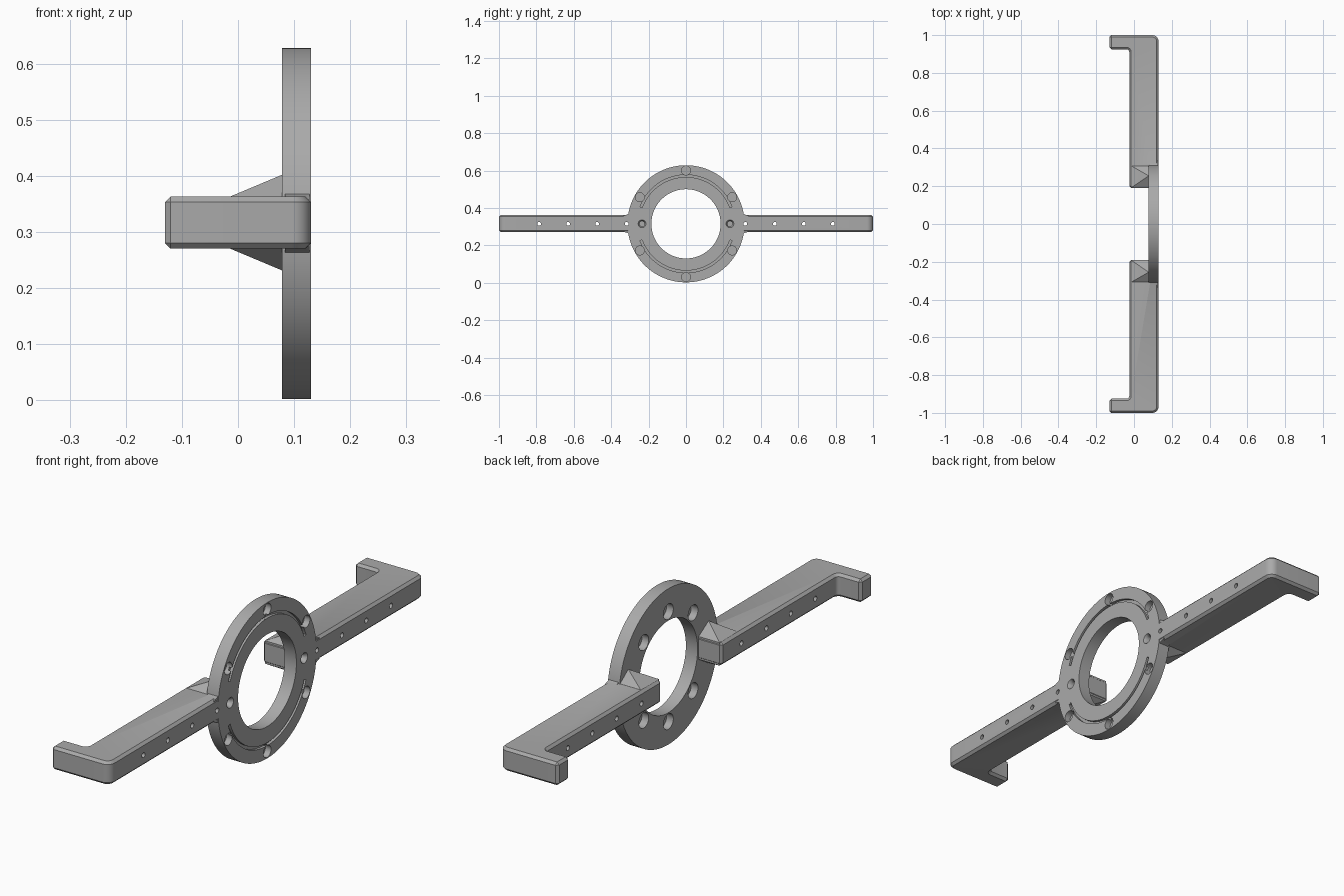
import bpy, bmesh, math
from mathutils import Vector, Matrix

cube = bpy.data.objects.get("Cube")
if cube:
    bpy.data.objects.remove(cube, do_unlink=True)

ZC = 0.315          # height of the ring centre
BACK, FACE = 0.078, 0.13   # ring thickness along x

metal = bpy.data.materials.new("plain grey")
metal.use_nodes = True
GREY = (0.4, 0.4, 0.4, 1)
metal.diffuse_color = GREY
metal.node_tree.nodes["Principled BSDF"].inputs["Base Color"].default_value = GREY


def add_object(name, bm):
    bmesh.ops.recalc_face_normals(bm, faces=bm.faces)
    mesh = bpy.data.meshes.new(name)
    bm.to_mesh(mesh)
    bm.free()
    mesh.materials.append(metal)
    obj = bpy.data.objects.new(name, mesh)
    bpy.context.collection.objects.link(obj)
    return obj


def prism(name, points, direction):
    """Extrude a flat outline."""
    bm = bmesh.new()
    face = bm.faces.new([bm.verts.new(p) for p in points])
    out = bmesh.ops.extrude_face_region(bm, geom=[face])
    verts = [v for v in out["geom"] if isinstance(v, bmesh.types.BMVert)]
    bmesh.ops.translate(bm, verts=verts, vec=direction)
    return add_object(name, bm)


def hull(name, points):
    bm = bmesh.new()
    for p in points:
        bm.verts.new(p)
    bmesh.ops.convex_hull(bm, input=bm.verts)
    return add_object(name, bm)


def rod(name, y, z, x0, x1, r0, r1=None, segments=32):
    """Cylinder or cone along x."""
    bm = bmesh.new()
    bmesh.ops.create_cone(bm, cap_ends=True, segments=segments, radius1=r0,
                          radius2=r0 if r1 is None else r1, depth=x1 - x0,
                          matrix=Matrix.Translation(((x0 + x1) / 2, y, z))
                          @ Matrix.Rotation(math.pi / 2, 4, 'Y'))
    return add_object(name, bm)


def bake(obj):
    """Replace the mesh by its modified result."""
    bpy.context.view_layer.update()
    graph = bpy.context.evaluated_depsgraph_get()
    mesh = bpy.data.meshes.new_from_object(obj.evaluated_get(graph))
    obj.modifiers.clear()
    obj.data = mesh


def combine(obj, other, operation):
    mod = obj.modifiers.new(operation, 'BOOLEAN')
    mod.operation, mod.solver, mod.object = operation, 'EXACT', other
    bake(obj)
    bpy.data.objects.remove(other, do_unlink=True)


def polar(r, degrees):
    a = math.radians(degrees)
    return r * math.cos(a), ZC + r * math.sin(a)


def fillet(cx, cy, r, start, end, steps=8):
    angles = [math.radians(start + (end - start) * i / steps) for i in range(steps + 1)]
    return [(cx + r * math.cos(a), cy + r * math.sin(a)) for a in angles]


# Ring
body = rod("mounting_ring_with_arms", 0, ZC, BACK, FACE, 0.313, segments=128)

# Arms with hooked ends, flares and pyramid gussets
for side in (1, -1):
    outline = [(0.129, 0.19)] + fillet(0.097, 0.967, 0.033, 0, 90)
    outline += [(-0.13, 1), (-0.13, 0.925)]
    outline += fillet(-0.04, 0.91, 0.015, 90, 0, 4) + [(-0.025, 0.19)]
    arm = prism("hooked_arm", [(x, y * side, 0.27) for x, y in outline], (0, 0, 0.093))
    bevel = arm.modifiers.new("chamfer", 'BEVEL')
    bevel.width, bevel.segments = 0.01, 1
    bevel.limit_method, bevel.angle_limit = 'ANGLE', math.radians(50)
    bake(arm)
    combine(body, arm, 'UNION')

    flare = hull("root_flare", [(x, y * side, 0.3155 + s * h)
                                for x in (0.084, 0.127) for s in (1, -1)
                                for y, h in ((0.29, 0.056), (0.306, 0.053), (0.335, 0.042))])
    combine(body, flare, 'UNION')

    for up in (1, -1):
        base = [(x, y * side, 0.3165 + up * h) for h in (0.03, 0.046)
                for x in (-0.015, 0.09) for y in (0.192, 0.308)]
        tip = [(x, 0.255 * side, 0.3165 + up * 0.085) for x in (0.078, 0.09)]
        combine(body, hull("gusset", base + tip), 'UNION')

# Central opening
combine(body, rod("opening", 0, ZC, BACK - 0.02, FACE + 0.02, 0.185, segments=128), 'DIFFERENCE')

# Shallow sockets around the rim of the face
for angle in (30, 90, 150, 210, 270, 330):
    y, z = polar(0.285, angle)
    combine(body, rod("socket", y, z, FACE - 0.025, FACE + 0.02, 0.024), 'DIFFERENCE')

# Pockets in the back of the ring
for angle in (45, 90, 135, 225, 270, 315):
    y, z = polar(0.221, angle)
    combine(body, rod("pocket", y, z, BACK - 0.02, BACK + 0.03, 0.031), 'DIFFERENCE')

# Curved grooves in the face
for start in (20, 200):
    arc = [polar(0.262, start + 140 * i / 48) for i in range(49)]
    arc += [polar(0.25, start + 140 * i / 48) for i in range(48, -1, -1)]
    groove = prism("groove", [(FACE - 0.012, y, z) for y, z in arc], (0.03, 0, 0))
    combine(body, groove, 'DIFFERENCE')

# Screw holes on the ring and drilled holes along the arms
for side in (1, -1):
    combine(body, rod("countersink", side * 0.235, ZC, FACE - 0.015, FACE + 0.002,
                      0.013, 0.022), 'DIFFERENCE')
    combine(body, rod("screw_hole", side * 0.235, ZC, FACE - 0.06, FACE + 0.02, 0.014), 'DIFFERENCE')
    for y in (0.317, 0.475, 0.63, 0.785):
        combine(body, rod("drilled_hole", side * y, ZC, -0.1, 0.2, 0.01, segments=20), 'DIFFERENCE')

# Shading
for o in bpy.context.selected_objects:
    o.select_set(False)
body.select_set(True)
bpy.context.view_layer.objects.active = body
bpy.ops.object.shade_smooth_by_angle(angle=math.radians(30))
